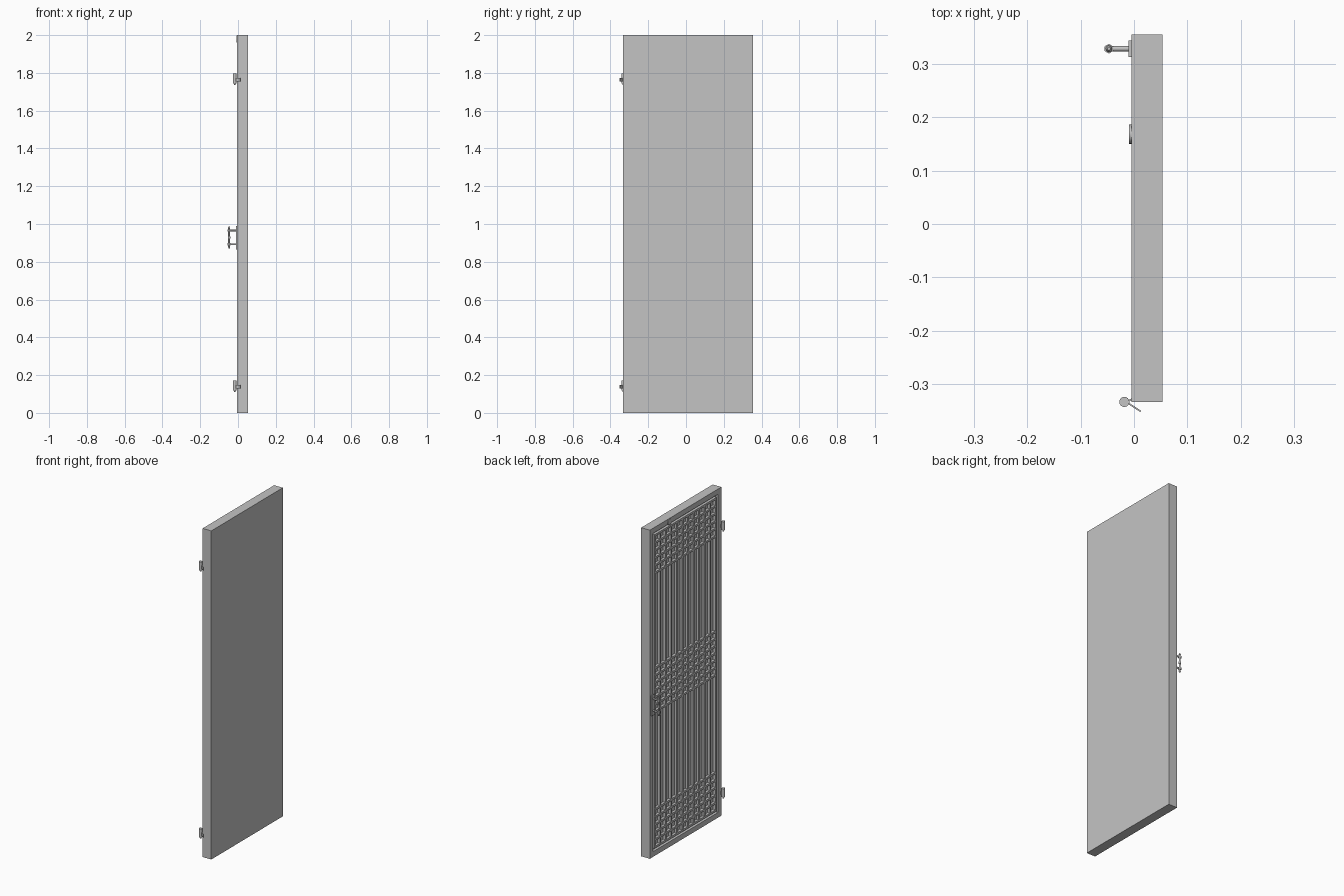
import bpy, bmesh
from math import radians
from mathutils import Matrix, Vector

cube = bpy.data.objects.get("Cube")
if cube:
    bpy.data.objects.remove(cube, do_unlink=True)

GREY = (0.55, 0.55, 0.55, 1)
mat = bpy.data.materials.new("plain grey")
mat.use_nodes = True
mat.diffuse_color = GREY
mat.node_tree.nodes["Principled BSDF"].inputs["Base Color"].default_value = GREY


def finish(name, bm):
    bmesh.ops.recalc_face_normals(bm, faces=bm.faces)
    me = bpy.data.meshes.new(name)
    bm.to_mesh(me)
    bm.free()
    me.materials.append(mat)
    ob = bpy.data.objects.new(name, me)
    bpy.context.collection.objects.link(ob)
    return ob


def box(bm, lo, hi, turn=0):
    lo, hi = Vector(lo), Vector(hi)
    m = Matrix.Translation((lo + hi) / 2) @ Matrix.Rotation(turn, 4, 'Z')
    m = m @ Matrix.Diagonal((*(hi - lo), 1))
    return bmesh.ops.create_cube(bm, size=1, matrix=m)


def rod(bm, centre, r, length, axis='Z', sides=16, r2=None):
    m = Matrix.Translation(centre)
    if axis == 'X':
        m = m @ Matrix.Rotation(radians(90), 4, 'Y')
    bmesh.ops.create_cone(bm, cap_ends=True, segments=sides, radius1=r,
                          radius2=r if r2 is None else r2, depth=length, matrix=m)


def smooth(ob):
    for o in bpy.context.selected_objects:
        o.select_set(False)
    ob.select_set(True)
    bpy.context.view_layer.objects.active = ob
    bpy.ops.object.shade_smooth_by_angle(angle=radians(35))


FACE, BACK = -0.005, 0.053
Y0, Y1, H = -0.333, 0.355, 2.0
BORDER, DEPTH = 0.045, 0.016

# Door leaf: slab with a recessed panel on the lattice side
bm = bmesh.new()
box(bm, (FACE, Y0, 0), (BACK, Y1, H))
front = min(bm.faces, key=lambda f: f.calc_center_median().x)
bmesh.ops.inset_region(bm, faces=[front], thickness=BORDER)
ring = bmesh.ops.extrude_face_region(bm, geom=[front])
verts = [v for v in ring["geom"] if isinstance(v, bmesh.types.BMVert)]
bmesh.ops.delete(bm, geom=[front], context='FACES')
bmesh.ops.translate(bm, verts=verts, vec=(DEPTH, 0, 0))
finish("door_leaf", bm)

# Lattice: upright bars all the way up, cross bars in three bands
ya, yb = Y0 + BORDER, Y1 - BORDER
za, zb = BORDER, H - BORDER
W, N = 0.006, 11
bm = bmesh.new()
for i in range(N + 1):
    y = ya + W + (yb - ya - 2 * W) * i / N
    box(bm, (FACE + 0.001, y - W, za), (FACE + DEPTH, y + W, zb))
finish("lattice_uprights", bm)

bm = bmesh.new()
for low, high, rows in ((za + W, 0.28, 5), (0.875, 1.14, 6), (1.72, zb - W, 5)):
    for i in range(rows + 1):
        z = low + (high - low) * i / rows
        box(bm, (FACE, ya, z - W), (FACE + DEPTH, yb, z + W))
finish("lattice_crossbars", bm)

# Hinges: barrel, pin and a slanted leaf
for name, z in (("lower_hinge", 0.14), ("upper_hinge", 1.765)):
    bm = bmesh.new()
    c = Vector((-0.018, -0.333, z))
    rod(bm, c + Vector((0, 0, 0.005)), 0.0095, 0.052)
    rod(bm, c + Vector((0, 0, -0.025)), 0.004, 0.01)
    box(bm, (-0.015, -0.344, z - 0.01), (0.015, -0.341, z + 0.008), radians(-33))
    box(bm, (-0.015, -0.331, z - 0.01), (0.001, -0.328, z + 0.008), radians(25))
    smooth(finish(name, bm))

# Pull handle: back plate, two arms and a grip with hexagonal collars
hy, hx = 0.328, -0.047
bm = bmesh.new()
box(bm, (-0.010, hy - 0.015, 0.865), (FACE, hy + 0.015, 0.99))
finish("handle_plate", bm)
bm = bmesh.new()
rod(bm, (hx, hy, 0.929), 0.005, 0.105, sides=12)
for z in (0.893, 0.965):
    rod(bm, ((hx - 0.008) / 2, hy, z), 0.005, 0.04, 'X', 12)
    rod(bm, (hx, hy, z), 0.009, 0.012, sides=6)
for z, a, b in ((0.874, 0.003, 0.006), (0.984, 0.006, 0.003)):
    rod(bm, (hx, hy, z), a, 0.008, sides=12, r2=b)
rod(bm, (hx, hy, 0.929), 0.007, 0.012, sides=12)
smooth(finish("handle_grip", bm))

# Small round plate on the top rail
bm = bmesh.new()
rod(bm, (-0.0065, 0.168, 1.98), 0.018, 0.005, 'X', 20)
smooth(finish("top_rail_plate", bm))
